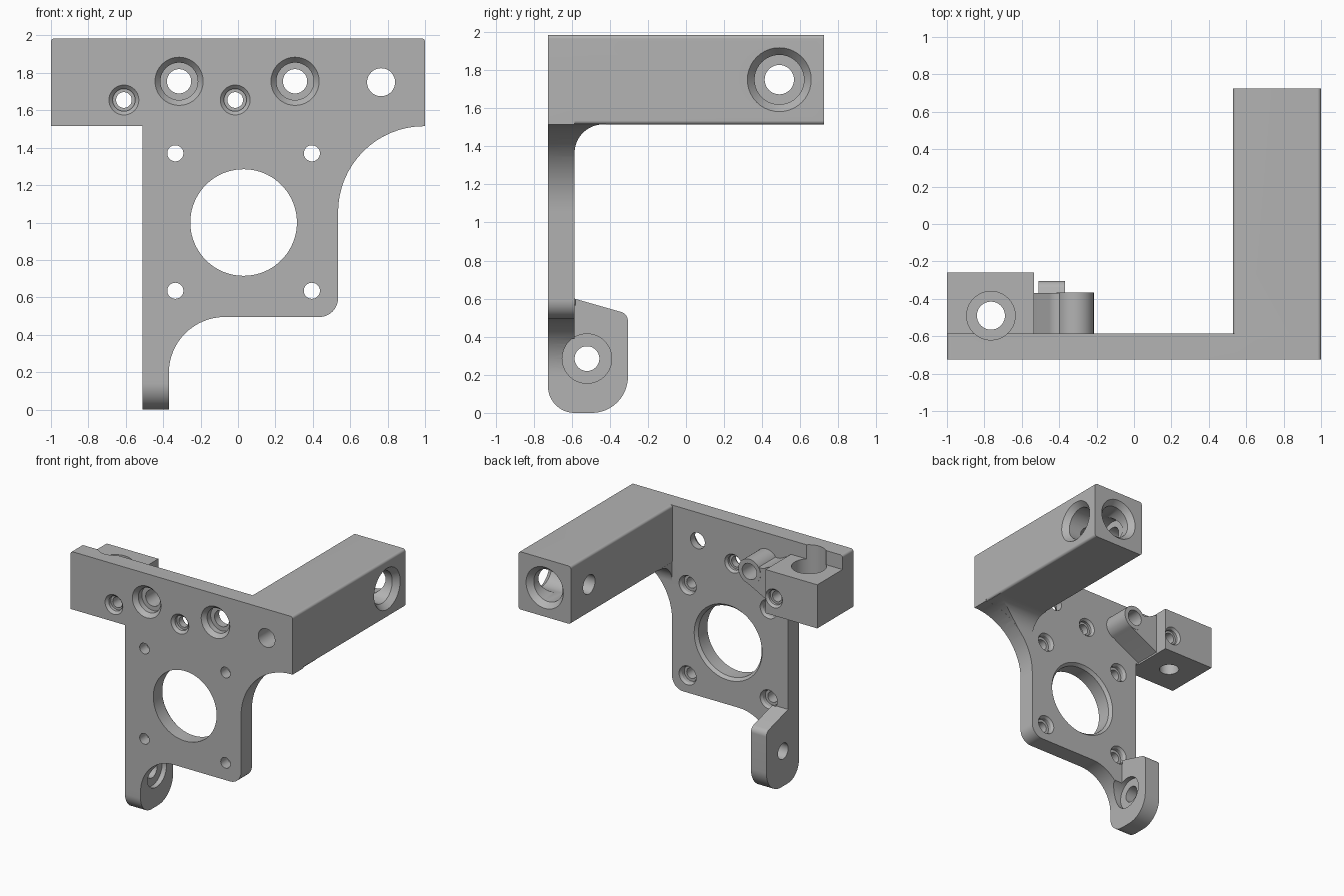
import bpy, bmesh, math
from mathutils import Vector

cube = bpy.data.objects.get("Cube")
if cube:
    bpy.data.objects.remove(cube)

grey = bpy.data.materials.new("light_grey")
grey.use_nodes = True
GREY = (0.45, 0.45, 0.45, 1)
grey.diffuse_color = GREY
grey.node_tree.nodes["Principled BSDF"].inputs["Base Color"].default_value = GREY

AXES = {"x": Vector((1, 0, 0)), "y": Vector((0, 1, 0)), "z": Vector((0, 0, 1))}


def rounded(corners, n=16):
    """Outline with each (u, v, radius) corner replaced by a tangent arc."""
    out = []
    for i, (u, v, r) in enumerate(corners):
        p = Vector((u, v))
        if r == 0:
            out.append(p)
            continue
        a = (Vector(corners[i - 1][:2]) - p).normalized()
        b = (Vector(corners[(i + 1) % len(corners)][:2]) - p).normalized()
        half = a.angle(b) / 2
        centre = p + (a + b).normalized() * (r / math.sin(half))
        start = p + a * (r / math.tan(half)) - centre
        end = p + b * (r / math.tan(half)) - centre
        sweep = math.pi - 2 * half
        for k in range(n + 1):
            t = k / n
            out.append(centre + (start * math.sin((1 - t) * sweep)
                                 + end * math.sin(t * sweep)) / math.sin(sweep))
    return out


def make(name, bm):
    bmesh.ops.recalc_face_normals(bm, faces=bm.faces)
    mesh = bpy.data.meshes.new(name)
    bm.to_mesh(mesh)
    bm.free()
    mesh.materials.append(grey)
    ob = bpy.data.objects.new(name, mesh)
    bpy.context.collection.objects.link(ob)
    return ob


def skin(name, rings):
    """Solid through a row of matching closed rings."""
    bm = bmesh.new()
    rows = [[bm.verts.new(p) for p in ring] for ring in rings]
    for lo, hi in zip(rows, rows[1:]):
        for i in range(len(lo)):
            bm.faces.new((lo[i - 1], lo[i], hi[i], hi[i - 1]))
    bm.faces.new(rows[0])
    bm.faces.new(rows[-1])
    return make(name, bm)


def prism(name, corners, axis, lo, hi):
    pts = rounded(corners)
    place = {"x": lambda p, h: (h, p.x, p.y), "y": lambda p, h: (p.x, h, p.y)}[axis]
    return skin(name, [[place(p, h) for p in pts] for h in (lo, hi)])


def box(u0, u1, v0, v1, r=0):
    return [(u0, v0, r), (u1, v0, r), (u1, v1, r), (u0, v1, r)]


def bore(centre, axis, steps, n=40):
    """Stepped round cutter: steps are (position along axis, radius)."""
    d = AXES[axis]
    e = AXES["z" if axis != "z" else "x"]
    f = d.cross(e)
    c = Vector(centre)
    return skin("bore_cutter", [[c + d * h + (e * math.cos(a) + f * math.sin(a)) * r
                                 for a in (2 * math.pi * k / n for k in range(n))]
                                for h, r in steps])


def combine(body, tool, operation):
    mod = body.modifiers.new(operation.lower(), "BOOLEAN")
    mod.operation, mod.solver, mod.object = operation, "EXACT", tool
    bpy.context.view_layer.update()
    graph = bpy.context.evaluated_depsgraph_get()
    mesh = bpy.data.meshes.new_from_object(body.evaluated_get(graph))
    body.modifiers.clear()
    body.data = mesh
    bpy.data.objects.remove(tool)


FRONT, BACK = -0.725, -0.585

# Main plate with swept inner corners
bracket = prism("mounting_bracket", [
    (-1, 1.985, 0.02), (1, 1.985, 0.02), (1, 1.515, 0), (0.535, 1.515, 0.46),
    (0.535, 0.495, 0.1), (-0.37, 0.495, 0.3), (-0.37, 0.18, 0),
    (-0.51, 0.18, 0), (-0.51, 1.515, 0), (-1, 1.515, 0)], "y", FRONT, BACK)

# Fillet under the arm, trimmed to the plate's sweep
gusset = prism("arm_gusset", [(-0.65, 1.6, 0), (-0.42, 1.6, 0), (-0.42, 1.515, 0),
                              (BACK, 1.515, 0.15), (BACK, 1.34, 0), (-0.65, 1.34, 0)],
               "x", 0.535, 0.99)
combine(gusset, bore((0.995, 0, 1.055), "y", [(-1, 0.46), (0, 0.46)], 96), "DIFFERENCE")

# Arm, lower ear, clamp block, boss and the web that ties it to the block
parts = [
    gusset,
    prism("arm", box(0.53, 1, 1.515, 1.985, 0.02), "y", FRONT, 0.725),
    prism("lower_ear", [(FRONT, 0, 0.14), (-0.305, 0, 0.19), (-0.305, 0.52, 0.05),
                        (BACK, 0.6, 0), (FRONT, 0.6, 0)], "x", -0.51, -0.37),
    prism("clamp_block", box(-1, -0.535, 1.515, 1.87), "y", -0.65, -0.26),
    prism("boss_web", [(-0.6, 1.53, 0), (-0.535, 1.53, 0), (-0.26, 1.672, 0),
                       (-0.315, 1.845, 0), (-0.42, 1.80, 0.08), (-0.535, 1.86, 0),
                       (-0.6, 1.86, 0)], "y", -0.65, -0.368),
    bore((-0.315, 0, 1.755), "y", [(-0.65, 0.1), (-0.365, 0.1)]),
]
for part in parts:
    combine(bracket, part, "UNION")

# Round window with an eased back edge
cutters = [bore((0.03, 0, 1), "y", [(-0.8, 0.285), (-0.61, 0.285), (-0.58, 0.31)], 80)]

# Four screw holes, recessed at the back
for x in (-0.335, 0.395):
    for z in (0.635, 1.37):
        cutters.append(bore((x, 0, z), "y", [(-0.8, 0.043), (-0.635, 0.043),
                                             (-0.635, 0.065), (-0.605, 0.065),
                                             (-0.58, 0.08)]))

# Large countersunk holes in the front
for x in (-0.315, 0.305):
    cutters.append(bore((x, 0, 1.755), "y", [(-0.73, 0.133), (-0.69, 0.1), (-0.645, 0.1),
                                             (-0.645, 0.065), (-0.2, 0.065)]))

# Small holes recessed on both sides
for x, back in ((-0.61, -0.26), (-0.015, BACK)):
    cutters.append(bore((x, 0, 1.655), "y", [
        (-0.73, 0.085), (-0.705, 0.06), (-0.68, 0.06), (-0.68, 0.042),
        (back - 0.04, 0.042), (back - 0.04, 0.06), (back - 0.02, 0.06),
        (back + 0.005, 0.08)]))

# Long hole through the arm, side hole, clamp hole and ear hole
cutters += [
    bore((0.765, 0, 1.75), "y", [(-0.8, 0.075), (0.5, 0.075), (0.5, 0.13),
                                 (0.68, 0.13), (0.73, 0.172)]),
    bore((0, 0.49, 1.75), "x", [(0.45, 0.077), (0.63, 0.077), (0.63, 0.13),
                                (0.955, 0.13), (1.005, 0.172)]),
    bore((-0.765, -0.49, 0), "z", [(1.45, 0.075), (1.74, 0.075), (1.74, 0.13), (2.1, 0.13)]),
    bore((0, -0.52, 0.285), "x", [(-0.6, 0.065), (-0.41, 0.065), (-0.41, 0.13), (-0.3, 0.13)]),
]
for cutter in cutters:
    combine(bracket, cutter, "DIFFERENCE")

bpy.ops.object.select_all(action="DESELECT")
bracket.select_set(True)
bpy.context.view_layer.objects.active = bracket
bpy.ops.object.shade_smooth_by_angle(angle=math.radians(25))
